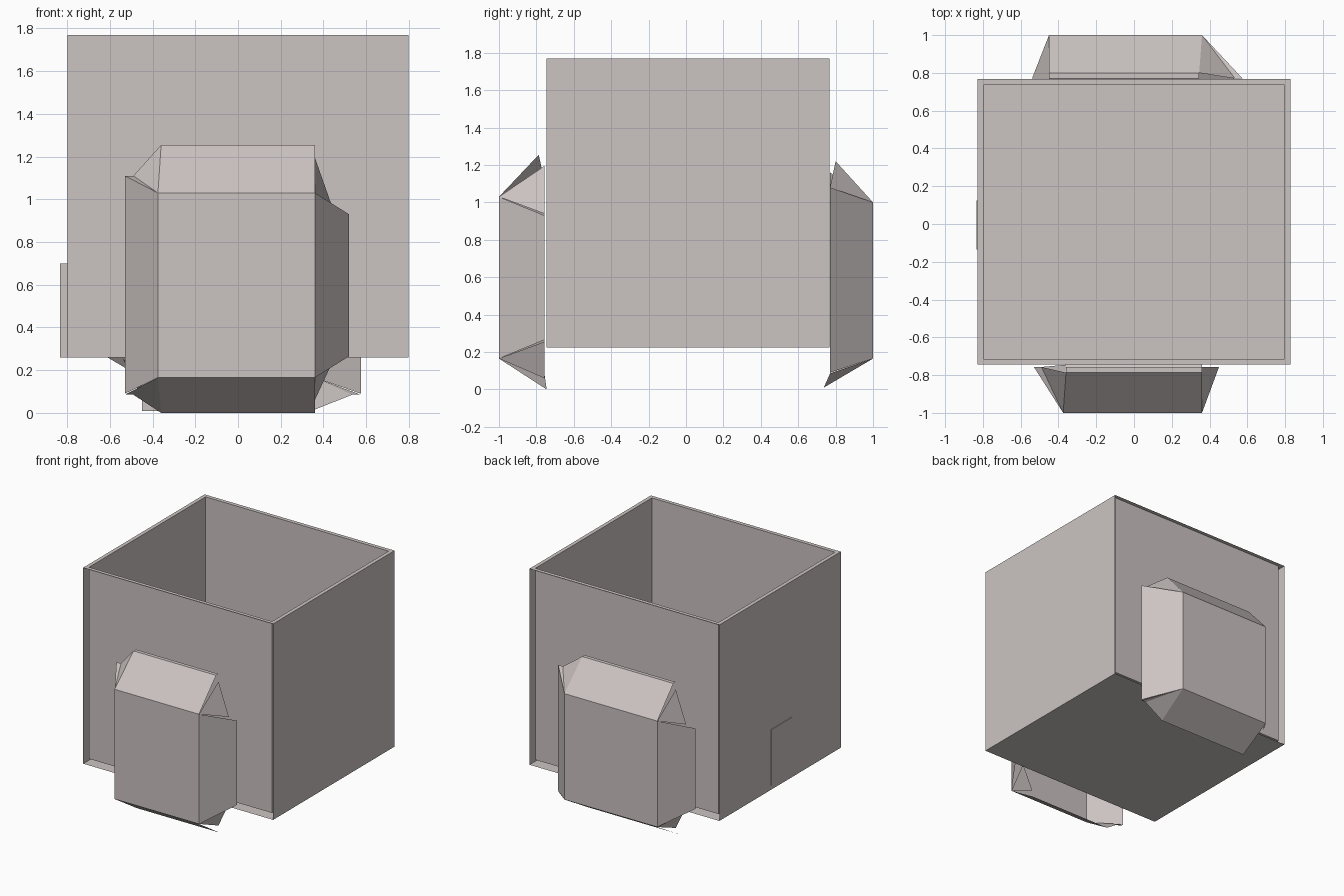
import bpy
import bmesh
from mathutils import Vector

cube = bpy.data.objects.get("Cube")
if cube:
    bpy.data.objects.remove(cube, do_unlink=True)

grey = bpy.data.materials.new("warm_grey")
grey.use_nodes = True
colour = (0.60, 0.55, 0.54, 1.0)
grey.diffuse_color = colour
grey.node_tree.nodes["Principled BSDF"].inputs["Base Color"].default_value = colour


def sheet(name, polygons):
    """Make one object from flat polygons, welding shared corners."""
    bm = bmesh.new()
    for poly in polygons:
        bm.faces.new([bm.verts.new(p) for p in poly])
    bmesh.ops.remove_doubles(bm, verts=bm.verts, dist=0.0005)
    bmesh.ops.recalc_face_normals(bm, faces=bm.faces)
    mesh = bpy.data.meshes.new(name)
    bm.to_mesh(mesh)
    bm.free()
    mesh.materials.append(grey)
    obj = bpy.data.objects.new(name, mesh)
    bpy.context.collection.objects.link(obj)
    return obj


def loop(x, y0, y1, z):
    return [(-x, y0, z), (x, y0, z), (x, y1, z), (-x, y1, z)]


# Open-topped box: outer side sheets, inner lining, base and rim
OUT_X, OUT_F, OUT_B = 0.828, -0.745, 0.767
IN_X, IN_F, IN_B = 0.798, -0.715, 0.736
BASE, FLOOR, TOP = 0.225, 0.26, 1.77

outer_low = loop(OUT_X, OUT_F, OUT_B, BASE)
outer_top = loop(OUT_X, OUT_F, OUT_B, TOP)
inner_low = loop(IN_X, IN_F, IN_B, FLOOR)
inner_top = loop(IN_X, IN_F, IN_B, TOP)


def wall(low, top, i):
    j = (i + 1) % 4
    return [low[i], low[j], top[j], top[i]]


sheet("outer_left_wall", [wall(outer_low, outer_top, 1)])
sheet("outer_right_wall", [wall(outer_low, outer_top, 3)])
sheet("box_base", [outer_low])
sheet("box_lining", [inner_low] + [wall(inner_low, inner_top, i) for i in range(4)])
sheet("box_rim", [wall(inner_top, outer_top, i) for i in range(4)])

# Thin door panel on the right wall
bpy.ops.mesh.primitive_cube_add(size=1, location=(-0.816, -0.005, 0.48))
door = bpy.context.object
door.name = "door_panel"
door.scale = (0.034, 0.26, 0.44)
door.data.materials.append(grey)


# Faceted bay: a flat face with sloping flaps and corner webs
def bay(name, side, u0, u1, z0, z1, ul, ur, low, high, wall_y, low_y):
    """side is 1 for the front; -1 turns the bay half round to the back."""
    def P(u, y, z):
        return Vector((u * side, y * side, z))

    face_y, lip_y = -1.0, wall_y - 0.03
    a0, a1 = P(u0, face_y, z0), P(u0, face_y, z1)
    b0, b1 = P(u1, face_y, z0), P(u1, face_y, z1)
    la, lb = P(u0 + 0.015, lip_y, high), P(u1, lip_y, high)
    sheet(name + "_face", [[a0, b0, b1, a1]])
    sheet(name + "_top_flap", [
        [a1, b1, lb, la],
        [la, lb, P(u1, wall_y, high), P(u0 + 0.015, wall_y, high)]])
    sheet(name + "_bottom_flap",
          [[a0, b0, P(u1, low_y, low), P(u0 + 0.015, low_y, low)]])
    sheet(name + "_wide_flap",
          [[a0, a1, P(ul, wall_y, z1 + 0.08), P(ul, wall_y, z0 - 0.075)]])
    sheet(name + "_narrow_flap",
          [[b0, b1, P(ur, wall_y, z1 - 0.1), P(ur, wall_y, z0 + 0.1)]])

    # Corner webs, upper then lower
    for tag, za, edge, end, d in (("upper", z1, high, lip_y, 1),
                                  ("lower", z0, low, low_y, -1)):
        a, b = P(u0, face_y, za), P(u1, face_y, za)
        out = P(ul, wall_y, za + 0.08 * d)
        mid = P(ul + 0.04, wall_y, za + 0.08 * d)
        tip = P(u0 + 0.015, end, edge)
        sheet(name + "_" + tag + "_wide_web", [[a, out, mid], [a, mid, tip]])
        sheet(name + "_" + tag + "_narrow_web", [
            [b, P(u1, wall_y, edge - 0.06 * d), P(u1 + 0.09, wall_y, za - 0.09 * d)]])


bay("front_bay", 1, -0.375, 0.36, 0.165, 1.03, -0.53, 0.52, 0.0, 1.255, -0.757, -0.745)
bay("back_bay", -1, -0.36, 0.45, 0.165, 1.0, -0.575, 0.62, 0.01, 1.22, -0.77, -0.737)
